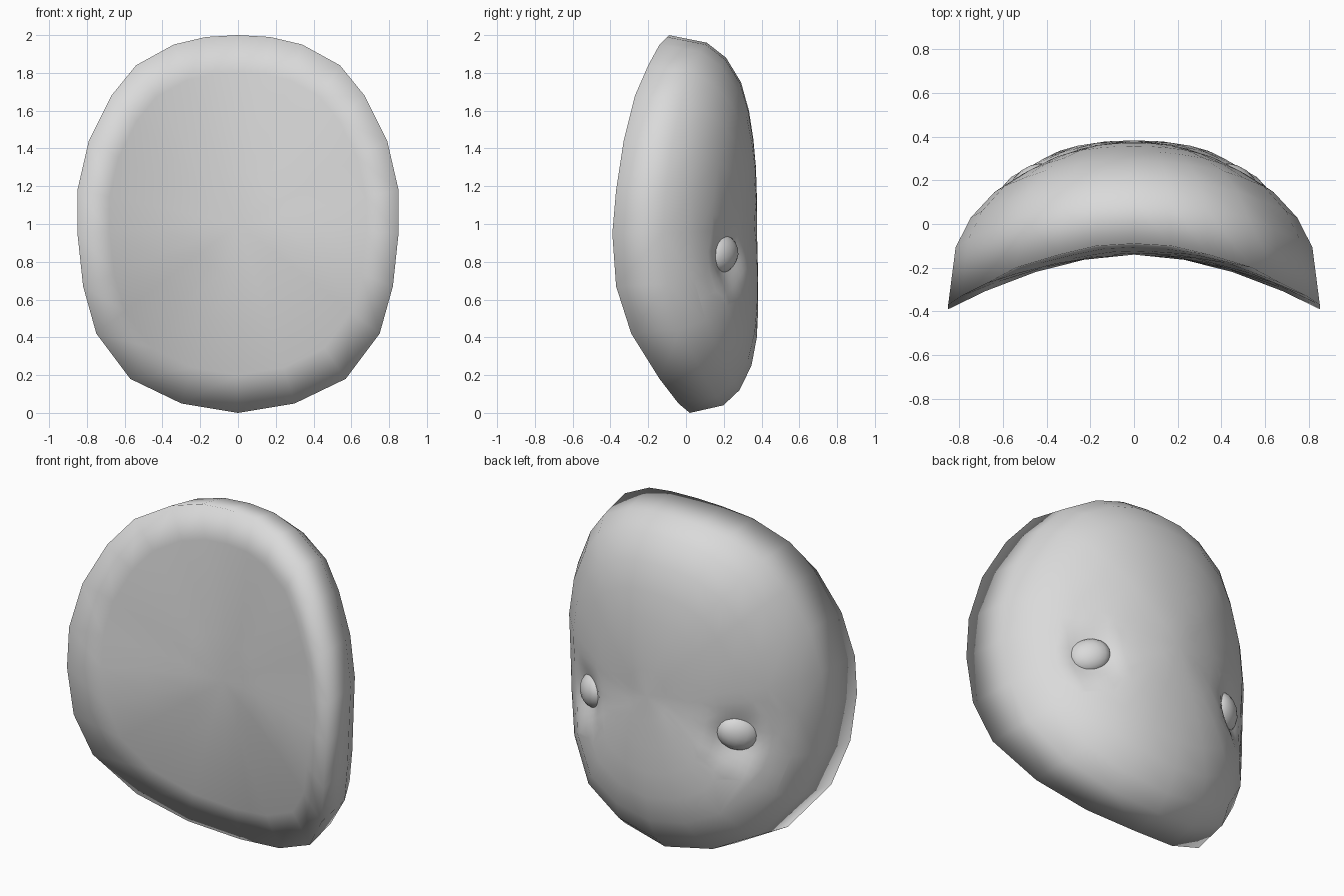
import bpy, bmesh, math
from mathutils import Vector, Matrix

cube = bpy.data.objects.get("Cube")
if cube:
    bpy.data.objects.remove(cube, do_unlink=True)

grey = bpy.data.materials.new("plain grey")
grey.use_nodes = True
grey.diffuse_color = (0.7, 0.7, 0.7, 1)
grey.node_tree.nodes["Principled BSDF"].inputs["Base Color"].default_value = grey.diffuse_color


def finish(name, bm):
    """Turn a bmesh into a smooth grey object."""
    bmesh.ops.recalc_face_normals(bm, faces=bm.faces[:])
    for f in bm.faces:
        f.smooth = True
    mesh = bpy.data.meshes.new(name)
    bm.to_mesh(mesh)
    bm.free()
    mesh.materials.append(grey)
    obj = bpy.data.objects.new(name, mesh)
    bpy.context.collection.objects.link(obj)
    return obj


# Curved rim, one half from the chin to the crown, then mirrored
half = [(0, 0.02, 0), (0.3, -0.04, 0.05), (0.57, -0.14, 0.18), (0.75, -0.29, 0.42),
        (0.82, -0.37, 0.67), (0.85, -0.39, 0.95), (0.85, -0.37, 1.18), (0.79, -0.33, 1.44),
        (0.67, -0.27, 1.68), (0.54, -0.2, 1.84), (0.34, -0.14, 1.95), (0.17, -0.1, 1.99),
        (0, -0.09, 2)]
rim = [Vector(p) for p in half]
rim += [Vector((-p.x, p.y, p.z)) for p in reversed(rim[1:-1])]
HUB_Z, DOME_Y, HOLLOW_Y = 1.0, 0.375, -0.14

# Dome rings: scale, then share of the full depth at the side, crown and chin
dome_rings = [(0.96, 0.35, 0.43, 0.50), (0.88, 0.53, 0.65, 0.74), (0.75, 0.69, 0.82, 0.92),
              (0.6, 0.80, 0.91, 1.0), (0.45, 0.89, 0.96, 1.02), (0.3, 0.95, 0.99, 1.02),
              (0.15, 0.985, 1.0, 1.01)]

bm = bmesh.new()
rim_verts = [bm.verts.new(p) for p in rim]


def ring(scale, depth):
    return [bm.verts.new((p.x * scale, depth(p), HUB_Z + (p.z - HUB_Z) * scale)) for p in rim]


def skin(rings, hub):
    """Bridge the rings and close them on a middle point."""
    n = len(rim)
    for a, b in zip(rings, rings[1:]):
        for i in range(n):
            j = (i + 1) % n
            bm.faces.new((a[i], a[j], b[j], b[i]))
    last = rings[-1]
    for i in range(n):
        bm.faces.new((last[i], last[(i + 1) % n], hub))


# Convex dome
dome = [rim_verts]
for scale, side, crown, chin in dome_rings:
    def dome_depth(p):
        out = Vector((p.x / 0.85, p.z - HUB_Z)).normalized()
        tip = crown if out.y > 0 else chin
        share = side * out.x ** 2 + tip * out.y ** 2
        return p.y + (DOME_Y - p.y) * share
    dome.append(ring(scale, dome_depth))
skin(dome, bm.verts.new((0, DOME_Y, HUB_Z)))

# Hollow front
hollow = [rim_verts]
for scale in (0.8, 0.53, 0.27):
    hollow.append(ring(scale, lambda p: HOLLOW_Y + (p.y - HOLLOW_Y) * scale ** 1.8))
skin(hollow, bm.verts.new((0, HOLLOW_Y, HUB_Z)))

# Eye sockets: finer faces near each eye, pushed inwards
sockets = [Vector((s * 0.5, 0.23, 0.82)) for s in (-1, 1)]
for reach in (0.34, 0.24):
    near = [e for e in bm.edges
            if min(((e.verts[0].co + e.verts[1].co) / 2 - c).length for c in sockets) < reach]
    bmesh.ops.subdivide_edges(bm, edges=near, cuts=1, use_grid_fill=True)
for v in bm.verts:
    for c in sockets:
        d = (v.co - c).length
        if v.co.y > 0 and d < 0.3:
            inward = Vector((-math.copysign(0.6, c.x), -0.8, 0))
            v.co += inward * 0.055 * math.exp(-(d / 0.12) ** 2)
finish("mask_shell", bm)

# Eyes: flattened ovals with the inner end raised
for side, name in ((1, "left_eye"), (-1, "right_eye")):
    normal = Vector((side * 0.6, 0.8, 0))
    inner = Vector((-side * 0.8, 0.6, 0))
    up = Vector((0, 0, 1))
    tilt = math.radians(20)
    wide = inner * math.cos(tilt) + up * math.sin(tilt)
    tall = up * math.cos(tilt) - inner * math.sin(tilt)
    axes = Matrix((wide * 0.12, normal * 0.075, tall * 0.1)).transposed().to_4x4()
    eye = bmesh.new()
    bmesh.ops.create_uvsphere(eye, u_segments=16, v_segments=10, radius=1)
    eye.transform(Matrix.Translation((side * 0.47, 0.185, 0.84)) @ axes)
    finish(name, eye)
